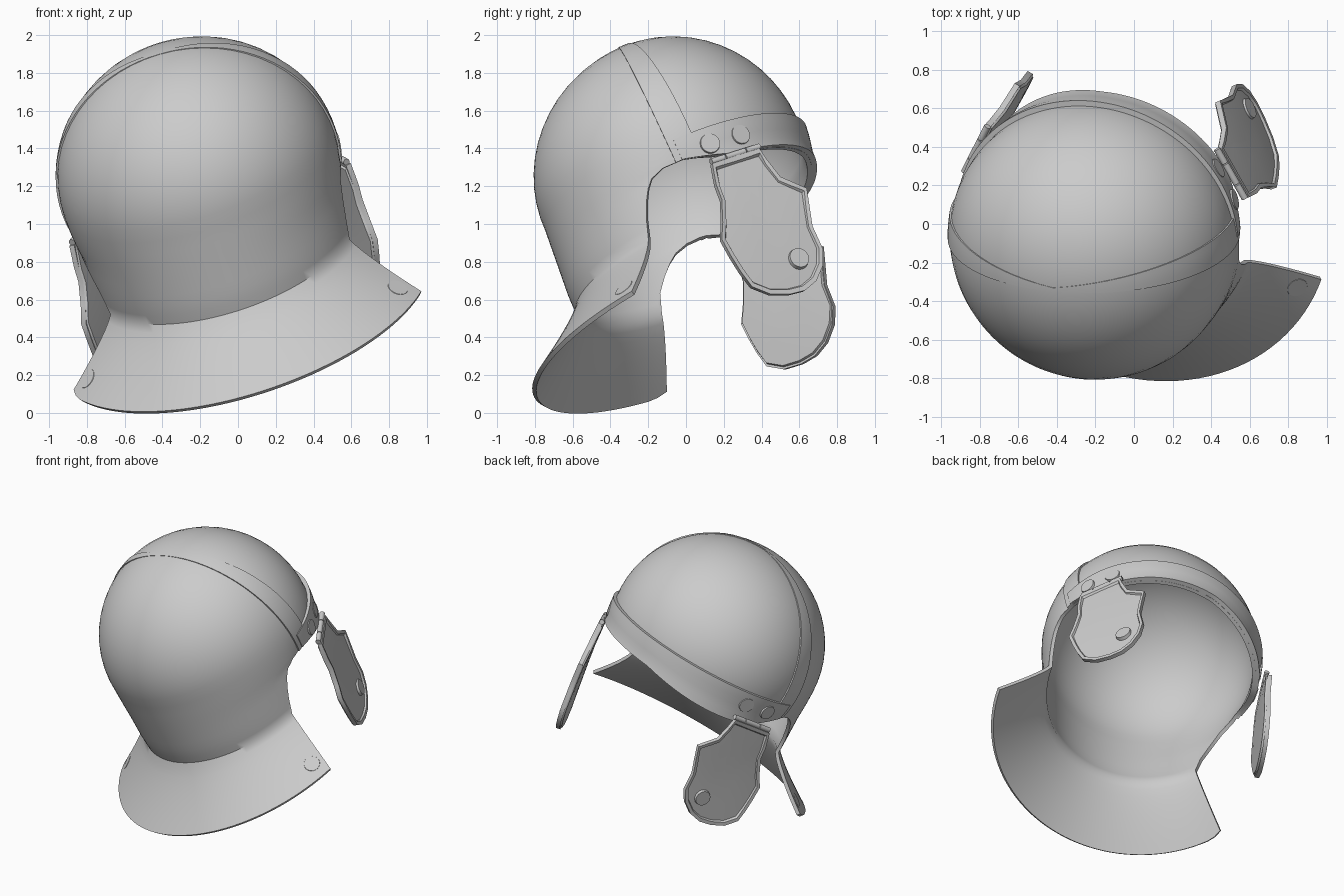
import bpy, bmesh, math
from mathutils import Matrix, Vector

if "Cube" in bpy.data.objects:
    bpy.data.objects.remove(bpy.data.objects["Cube"])

metal = bpy.data.materials.new("grey metal")
metal.use_nodes = True
metal.diffuse_color = (0.6, 0.6, 0.6, 1)
metal.node_tree.nodes["Principled BSDF"].inputs["Base Color"].default_value = (0.6, 0.6, 0.6, 1)

# Tilted helmet frame: local x = side, y = face, z = crown
side = Vector((0.955, -0.09, 0.28)).normalized()
up = Vector((-0.292, -0.403, 0.867))
up = (up - side * up.dot(side)).normalized()
face = up.cross(side)
FRAME = Matrix((side, face, up)).transposed().to_4x4()
FRAME.translation = (-0.208, -0.06, 1.275)
INVERSE = FRAME.inverted()

A, BACK, FRONT, C = 0.738, 0.74, 0.695, 0.705   # skull half sizes
CREASE, RIM = -0.49, -0.81                      # neck crease and guard rim heights
GUARD = 66                                      # half angle of the neck guard


def finish(name, bm, thickness=0.0, angle=40):
    bmesh.ops.remove_doubles(bm, verts=bm.verts, dist=1e-5)
    bmesh.ops.recalc_face_normals(bm, faces=bm.faces)
    mesh = bpy.data.meshes.new(name)
    bm.to_mesh(mesh)
    bm.free()
    mesh.materials.append(metal)
    ob = bpy.data.objects.new(name, mesh)
    bpy.context.scene.collection.objects.link(ob)
    ob.matrix_world = FRAME
    bpy.ops.object.select_all(action='DESELECT')
    bpy.context.view_layer.objects.active = ob
    ob.select_set(True)
    if thickness:
        mod = ob.modifiers.new("thickness", 'SOLIDIFY')
        mod.thickness, mod.offset = thickness, 0
        bpy.ops.object.modifier_apply(modifier="thickness")
    bpy.ops.object.shade_smooth_by_angle(angle=math.radians(angle))


def grid(name, columns, thickness, keep=lambda i, j: True):
    bm = bmesh.new()
    vs = [[bm.verts.new(p) for p in col] for col in columns]
    for i in range(len(vs) - 1):
        for j in range(len(vs[0]) - 1):
            if keep(i, j):
                bm.faces.new((vs[i][j], vs[i + 1][j], vs[i + 1][j + 1], vs[i][j + 1]))
    finish(name, bm, thickness)


def bottom(phi):
    """Height of the lower edge at an angle measured from the back."""
    # The right side of the face opening sags a little
    sag = 0.06 * math.sin(math.radians(2 * (-phi - 90))) if phi < -90 else 0
    phi = abs(phi)
    steps = [(0, CREASE), (GUARD, CREASE), (69, -0.38), (72, -0.3), (75, -0.24), (78, -0.2),
             (84, -0.175), (93, -0.175), (102, -0.2), (115, -0.24), (180, -0.25)]
    for (p, u), (q, v) in zip(steps, steps[1:]):
        if phi <= q:
            return u + (v - u) * (phi - p) / (q - p) - sag


def skull(phi, u, extra=0.0):
    if -78 < phi < 0:                 # right edge of the nape sits further back
        phi *= 1 - 0.08 * min(1, max(0, (-0.2 - u) / 0.2))
    r = math.radians(phi)
    k = math.sqrt(max(0, 1 - (u / C) ** 2))
    if u < -0.2:
        k = 0.96 - 0.02 * min(1, (-0.2 - u) / 0.27)
    back = max(0, math.cos(r))
    if u < 0:
        k += (1 - k) * back ** 0.5    # straight nape
        k += 0.05 * back ** 2 * min(1, -u / 0.4)
    b = BACK if back else FRONT
    return Vector(((A * k + extra) * math.sin(r), -(b * k + extra) * math.cos(r), u))


def guard(phi, t):
    r = math.radians(phi * 70 / GUARD)
    rim = Vector((1.025 * math.sin(r), -0.16 - 1.01 * math.cos(r), RIM))
    p = skull(phi, CREASE).lerp(rim, t ** 1.2)
    p.z = CREASE + (RIM - CREASE) * t
    return p


# Skull shell with neck and flared guard
DOME, NECK, FLARE = 18, 6, 8
angles = [-180 + 3 * i for i in range(121)]
columns = []
for phi in angles:
    low = math.asin(-0.15 / C)
    col = []
    for j in range(DOME):
        lat = math.pi / 2 + (low - math.pi / 2) * j / (DOME - 1)
        col.append(skull(phi, C * math.sin(lat)))
    col += [skull(phi, -0.15 + (bottom(phi) + 0.15) * j / NECK) for j in range(1, NECK + 1)]
    corner = 1 - 0.05 * max(0, (-phi - 60) / 6) ** 2
    for j in range(1, FLARE + 1):
        inside = abs(phi) <= GUARD
        col.append(guard(phi, corner * j / FLARE) if inside else col[-1].copy())
    columns.append(col)


def on_shell(i, j):
    return j < DOME + NECK - 1 or max(abs(angles[i]), abs(angles[i + 1])) <= GUARD


grid("helmet_shell", columns, 0.025, on_shell)

# Brow band around the face
brow = []
for phi in range(93, 268, 3):
    flare = 0.012 + 0.016 * max(0, -math.cos(math.radians(phi)))
    edge = bottom(phi if phi <= 180 else phi - 360)
    brow.append([skull(phi, -0.065 + (edge + 0.065) * j / 4, flare) for j in range(5)])
grid("brow_band", brow, 0.03)

# Crown band, narrowing towards the top
crown = []
t0 = math.asin(-0.175 / C)
for i in range(49):
    t = t0 + (math.pi - 2 * t0) * i / 48
    width = 0.02 + 0.12 * abs(math.cos(t))
    lift = 0.003 + 0.009 * abs(math.cos(t))
    col = []
    for j in range(5):
        f = width * j / 4
        k = math.sqrt(1 - (f / FRONT) ** 2)
        col.append(Vector(((A * k + lift) * math.cos(t), f, (C * k + lift) * math.sin(t))))
    crown.append(col)
grid("crown_band", crown, 0.022)


def rod(name, centre, axis, radius, depth, taper=1.0):
    bm = bmesh.new()
    turn = Vector(axis).to_track_quat('Z', 'Y').to_matrix().to_4x4()
    bmesh.ops.create_cone(bm, cap_ends=True, segments=20, radius1=radius,
                          radius2=radius * taper, depth=depth,
                          matrix=Matrix.Translation(centre) @ turn)
    finish(name, bm)


def mirrored(p, s):
    return Vector((p.x * s, p.y, p.z))


OUTWARD = Vector((0.85, 0.36, 0.39))


def plate_point(s, y, z, lift=0.0):
    """Point on a slanted, curved cheek plate; the right one hangs more open."""
    drop = 1.32 - z
    x = 0.57 - 0.418 * (y - 0.13) + 0.465 * drop - 0.14 * drop ** 2
    p = INVERSE @ (Vector((x, y, z)) + OUTWARD * lift)
    if s < 0:
        p += Vector((0.03 + 0.24 * drop ** 2, -0.06 * drop, 0.045 * drop))
    return mirrored(p, s)


cheek_outline = [(0.13, 1.31), (0.25, 1.35), (0.38, 1.39), (0.42, 1.33), (0.49, 1.24),
                 (0.56, 1.21), (0.63, 1.18), (0.645, 1.08), (0.66, 0.98), (0.715, 0.86),
                 (0.715, 0.77), (0.68, 0.69), (0.62, 0.64), (0.54, 0.62), (0.44, 0.62),
                 (0.34, 0.66), (0.28, 0.74), (0.23, 0.82), (0.18, 0.91), (0.185, 1.0),
                 (0.18, 1.12), (0.15, 1.2)]
mid_y, mid_z = 0.43, 0.97
rings = [(1, 0.012), (0.95, 0.012), (0.93, 0), (0.6, 0), (0.3, 0), (0, 0)]

for s, label in ((1, "left"), (-1, "right")):
    # Cheek plate with a raised rim
    cheek = []
    for y, z in cheek_outline + cheek_outline[:1]:
        cheek.append([plate_point(s, mid_y + (y - mid_y) * k, mid_z + (z - mid_z) * k, h)
                      for k, h in rings])
    grid(label + "_cheek_plate", cheek, 0.03)

    normal = mirrored(INVERSE.to_3x3() @ OUTWARD, s)
    rod(label + "_cheek_rivet", plate_point(s, 0.59, 0.81, 0.014), normal, 0.06, 0.035, 0.9)

    # Hinge knuckles
    start, end = plate_point(s, 0.13, 1.325, 0.008), plate_point(s, 0.385, 1.405, 0.008)
    for n, (p, q) in enumerate(((0, 0.28), (0.3, 0.7), (0.72, 1))):
        a, b = start.lerp(end, p), start.lerp(end, q)
        rod(label + "_hinge_" + str(n + 1), (a + b) / 2, b - a, 0.018, (b - a).length)

    # Brow rivets
    for n, phi in enumerate((107, 122)):
        p = mirrored(skull(phi, -0.155, 0.026), s)
        rod(label + "_brow_rivet_" + str(n + 1), p, (p.x, p.y, -0.1), 0.058, 0.03, 0.9)

    # Guard rivets, nearly flush
    p = guard(61, 0.78)
    out = (guard(62, 0.78) - p).cross(guard(61, 0.81) - p).normalized()
    if out.z < 0:
        out = -out
    rod(label + "_guard_rivet", mirrored(p + out * 0.008, s), mirrored(out, s), 0.06, 0.012, 0.9)
